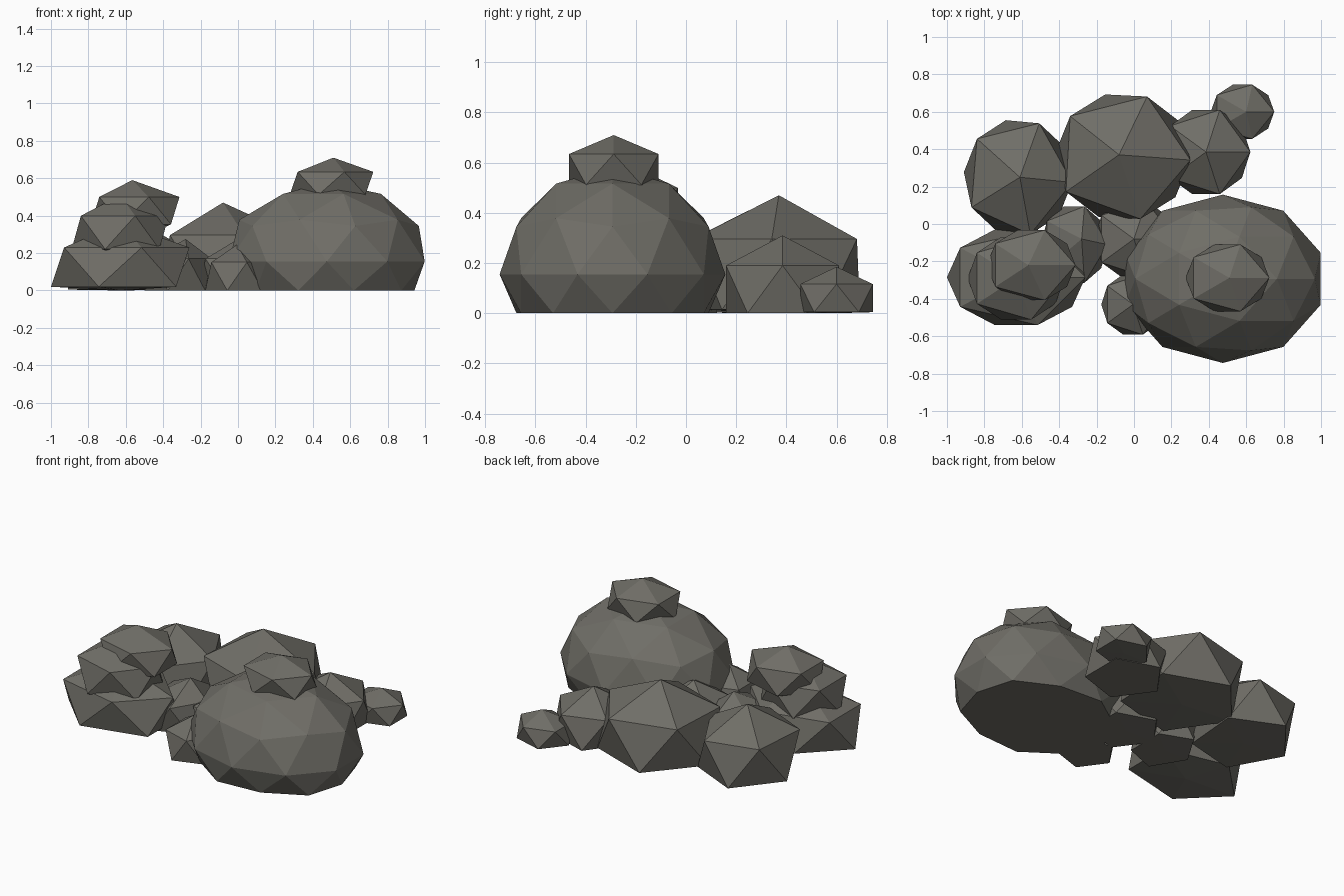
import bpy, bmesh
from math import radians
from mathutils import Vector, Matrix

if "Cube" in bpy.data.objects:
    bpy.data.objects.remove(bpy.data.objects["Cube"])

stone = bpy.data.materials.new("stone")
stone.diffuse_color = (0.16, 0.155, 0.135, 1)
stone.use_nodes = True
stone.node_tree.nodes["Principled BSDF"].inputs["Base Color"].default_value = stone.diffuse_color


def rock(name, centre, radii, apex=(0, 0), turn=0, detail=1):
    """Squashed icosphere; anything close to or below ground is pressed flat."""
    bm = bmesh.new()
    bmesh.ops.create_icosphere(bm, subdivisions=detail, radius=1)
    bm.transform(Matrix.Rotation(radians(turn), 4, 'Z'))
    for v in bm.verts:
        p = Vector(c + r * k for c, r, k in zip(centre, radii, v.co))
        if v.co.z > 0.99:  # off-centre peak
            p.x += apex[0]
            p.y += apex[1]
        p.z = max(p.z, 0)
        v.co = p
    mesh = bpy.data.meshes.new(name)
    bm.to_mesh(mesh)
    bm.free()
    mesh.materials.append(stone)
    bpy.context.collection.objects.link(bpy.data.objects.new(name, mesh))


# Large boulder with a cap stone
rock("boulder", (0.475, -0.293, 0.155), (0.55, 0.45, 0.425), detail=2)
rock("boulder_cap", (0.50, -0.288, 0.573), (0.25, 0.21, 0.137), (0.01, 0))

# Stack of three stones at the front left
rock("stack_bottom", (-0.63, -0.285, 0.125), (0.414, 0.30, 0.235))
rock("stack_middle", (-0.63, -0.29, 0.31), (0.29, 0.26, 0.2))
rock("stack_top", (-0.55, -0.22, 0.427), (0.265, 0.22, 0.163), (-0.015, 0))

# Row of stones along the back
rock("back_left_rock", (-0.62, 0.25, 0.13), (0.325, 0.35, 0.28), (0.01, 0), turn=-5)
rock("back_middle_rock", (-0.06, 0.36, 0.155), (0.405, 0.385, 0.315), (-0.02, 0.01), turn=-3)
rock("back_right_rock", (0.385, 0.385, 0.093), (0.265, 0.265, 0.217))
rock("back_pebble", (0.58, 0.60, 0.06), (0.19, 0.17, 0.125), (0.02, 0))

# Small filler stones in the middle and front
rock("front_pebble", (-0.005, -0.43, 0.075), (0.19, 0.19, 0.17))
rock("middle_left_pebble", (-0.32, -0.11, 0.085), (0.20, 0.24, 0.19), (0.04, 0.03))
rock("middle_right_pebble", (0.0, -0.08, 0.085), (0.24, 0.24, 0.19))
